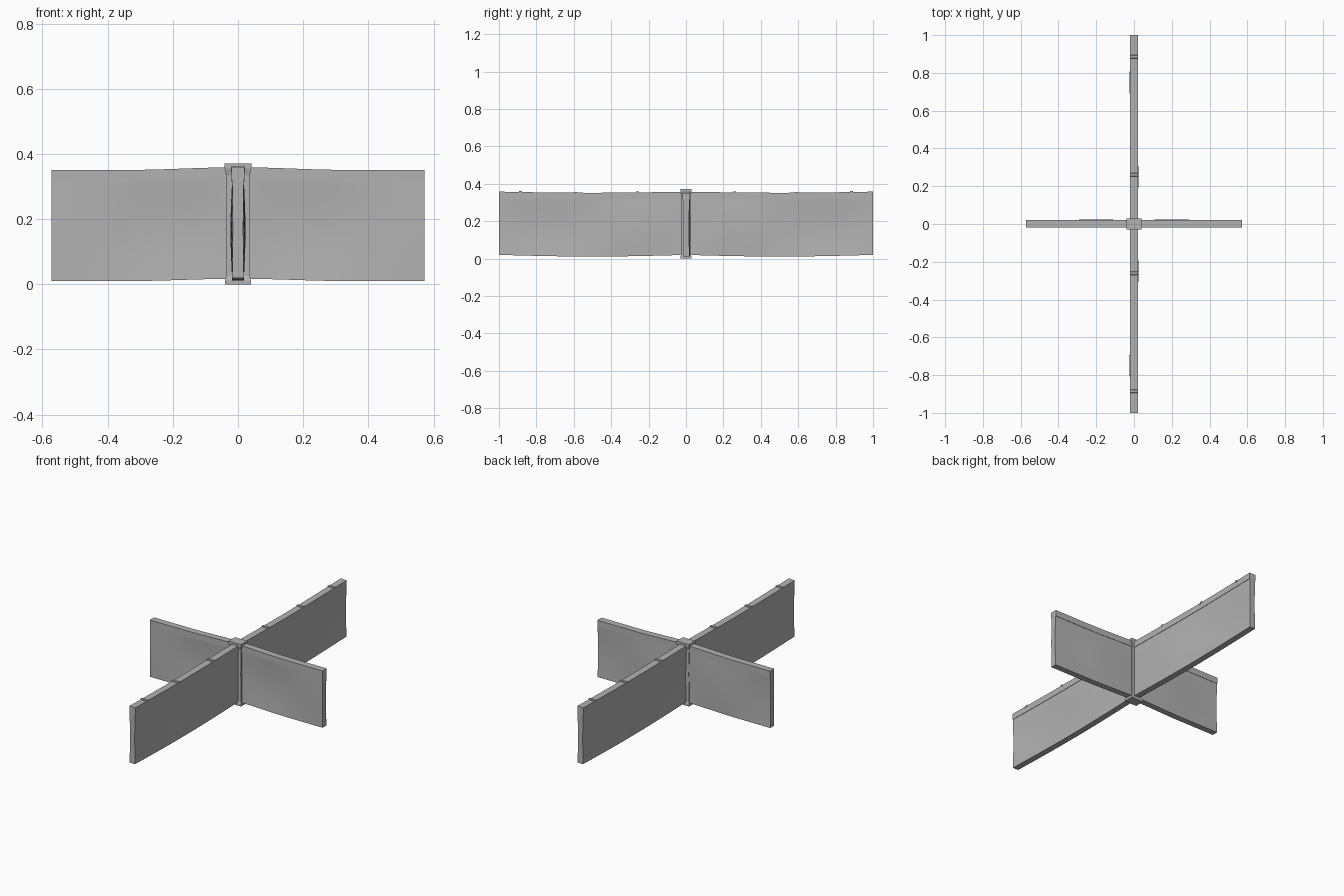
import bpy, bmesh, math

if "Cube" in bpy.data.objects:
    bpy.data.objects.remove(bpy.data.objects["Cube"])

grey = bpy.data.materials.new("stone_grey")
grey.diffuse_color = (0.45, 0.45, 0.45, 1)
grey.use_nodes = True
grey.node_tree.nodes["Principled BSDF"].inputs["Base Color"].default_value = grey.diffuse_color


def finish(name, bm, smooth=True):
    bmesh.ops.recalc_face_normals(bm, faces=bm.faces)
    me = bpy.data.meshes.new(name)
    bm.to_mesh(me)
    bm.free()
    me.materials.append(grey)
    ob = bpy.data.objects.new(name, me)
    bpy.context.collection.objects.link(ob)
    bpy.context.view_layer.objects.active = ob
    ob.select_set(True)
    if smooth:
        bpy.ops.object.shade_smooth_by_angle(angle=math.radians(30))
    ob.select_set(False)
    return ob


def skin(bm, rings):
    """Join closed rings of points into a capped solid."""
    rows = [[bm.verts.new(p) for p in ring] for ring in rings]
    n = len(rows[0])
    for a, b in zip(rows, rows[1:]):
        for i in range(n):
            j = (i + 1) % n
            bm.faces.new((a[i], a[j], b[j], b[i]))
    bm.faces.new(rows[0])
    bm.faces.new(rows[-1])


def section(bottom, top, sway, centre):
    """Wall outline: slightly pinched panel under a thin straight coping."""
    lip = top - 0.036
    panel = []
    for k in range(7):
        h = k / 6
        bow = math.sin(math.pi * h)
        panel.append((0.018 - 0.002 * bow, bottom + (lip - bottom) * h, sway * bow))
    right = [(centre + s + w, z) for w, z, s in panel]
    left = [(centre + s - w, z) for w, z, s in reversed(panel)]
    cap = [(centre + 0.020, lip), (centre + 0.020, top),
           (centre - 0.020, top), (centre - 0.020, lip)]
    return right + cap + left


def wall(name, half, edges, sway, centre, place):
    bm = bmesh.new()
    rings = []
    for i in range(41):
        t = half * (i / 20 - 1)
        bottom, top = edges(abs(t))
        rings.append([place(t, u, z) for u, z in section(bottom, top, sway(abs(t)), centre)])
    skin(bm, rings)
    return finish(name, bm)


# Long wall, gently sagging between its ends and the post
def long_edges(t):
    sag = math.sin(math.pi * t)
    return 0.02 - 0.009 * sag, 0.358 - 0.006 * sag


wall("long_wall", 1.0, long_edges,
     lambda t: 0.007 * math.sin(2 * math.pi * t), 0.0,
     lambda t, u, z: (u, t, z))


# Short wall, rising slightly towards the post
def short_edges(t):
    k = 0.5 + 0.5 * math.cos(math.pi * min(t / 0.34, 1))
    return 0.01 + 0.007 * k, 0.351 + 0.008 * k


wall("short_wall", 0.572, short_edges,
     lambda t: 0.006 * math.sin(2 * math.pi * t / 0.8) if t < 0.4
     else -0.003 * math.sin(math.pi * (t - 0.4) / 0.344), 0.002,
     lambda t, u, z: (t, u, z))

# Centre post with flared head and foot
bm = bmesh.new()
skin(bm, [[(sx * w, sy * (w - 0.011), z) for sx, sy in ((-1, -1), (1, -1), (1, 1), (-1, 1))]
          for w, z in ((0.040, 0), (0.040, 0.012), (0.036, 0.025), (0.035, 0.19),
                       (0.036, 0.335), (0.041, 0.355), (0.041, 0.371))])
finish("centre_post", bm, False)

# Small raised joints across the long wall's coping
for i, y in enumerate((0.26, 0.59, 0.885)):
    for side in (-1, 1):
        bm = bmesh.new()
        top = long_edges(y)[1] + 0.005
        skin(bm, [[(x, side * y + s * w, z) for w, z in ((0.011, top - 0.012), (0.007, top))
                   for s in ((1, -1) if z == top else (-1, 1))]
                  for x in (-0.021, 0.021)])
        finish("coping_joint_%d_%s" % (i + 1, "front" if side < 0 else "back"), bm, False)
